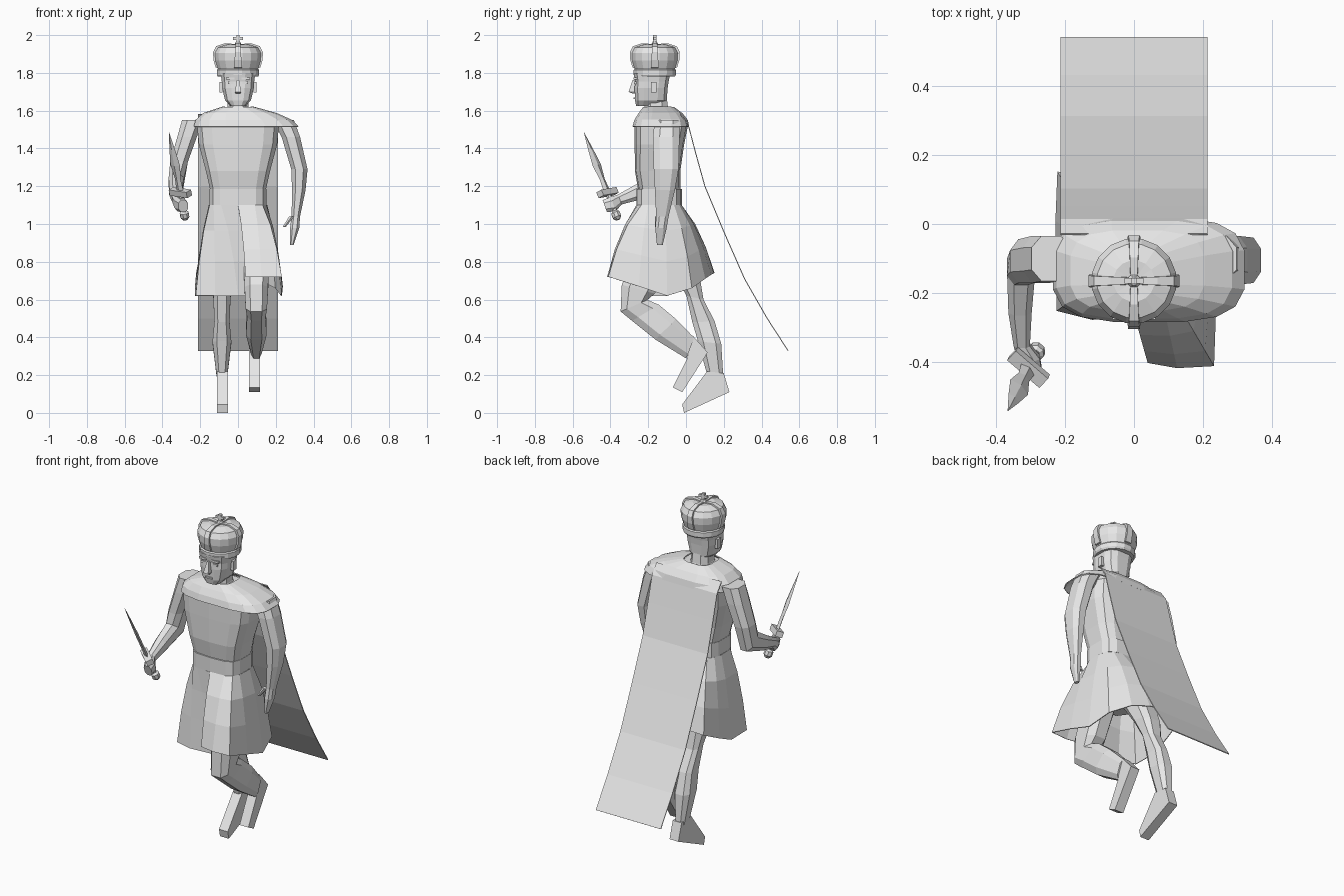
import bpy, bmesh
from math import sin, cos, pi, copysign
from mathutils import Vector as V

if "Cube" in bpy.data.objects:
    bpy.data.objects.remove(bpy.data.objects["Cube"], do_unlink=True)

stone = bpy.data.materials.new("light grey")
stone.use_nodes = True
stone.diffuse_color = (0.8, 0.8, 0.8, 1)
stone.node_tree.nodes["Principled BSDF"].inputs["Base Color"].default_value = (0.8, 0.8, 0.8, 1)


def loft(name, rings, caps=True, closed=True, thick=0):
    """Skin a list of equal-length point rows; optional end caps and thickness."""
    bm = bmesh.new()
    rows = [[bm.verts.new(p) for p in r] for r in rings]
    n = len(rows[0])
    for a, b in zip(rows, rows[1:]):
        for i in range(n if closed else n - 1):
            j = (i + 1) % n
            bm.faces.new((a[i], a[j], b[j], b[i]))
    if caps:
        bm.faces.new(rows[0])
        bm.faces.new(rows[-1])
    bmesh.ops.recalc_face_normals(bm, faces=bm.faces)
    me = bpy.data.meshes.new(name)
    bm.to_mesh(me)
    bm.free()
    me.materials.append(stone)
    ob = bpy.data.objects.new(name, me)
    bpy.context.collection.objects.link(ob)
    if thick:
        mod = ob.modifiers.new("thickness", 'SOLIDIFY')
        mod.thickness = thick
        mod.offset = 0
    return ob


def ring(c, u, v, n=8, p=0.8):
    """Rounded-square section spanned by half axes u and v; p=1 is an ellipse."""
    pts = []
    for i in range(n):
        a = 2 * pi * (i + 0.5) / n
        k, s = cos(a), sin(a)
        pts.append(V(c) + V(u) * copysign(abs(k) ** p, k) + V(v) * copysign(abs(s) ** p, s))
    return pts


def level(z, rx, front, back, cx=0, n=8, p=0.8):
    """Horizontal section."""
    return ring((cx, (front + back) / 2, z), (rx, 0, 0), (0, (back - front) / 2, 0), n, p)


def box(name, c, size):
    x, y, z = (s / 2 for s in size)
    rows = [[V(c) + V((a * x, b * y, h * z)) for a, b in ((-1, -1), (1, -1), (1, 1), (-1, 1))]
            for h in (-1, 1)]
    return loft(name, rows)


# Torso, belt and pelvis
loft("torso", [level(z, rx, f, b, n=14, p=0.55) for z, rx, f, b in (
    (1.16, .145, -.25, -.03), (1.28, .172, -.27, -.03), (1.42, .21, -.272, -.01),
    (1.52, .22, -.272, .01), (1.57, .2, -.25, -.02), (1.605, .085, -.23, -.07))])
loft("belt", [level(z, .152, -.262, -.022, n=14, p=0.55) for z in (1.1, 1.185)])
loft("pelvis", [level(z, rx, -.25, -.03, n=10) for z, rx in ((.86, .12), (1.11, .14))])

# Neck and head
loft("neck", [level(1.56, .085, -.25, -.07), level(1.61, .06, -.225, -.09),
              level(1.68, .055, -.215, -.1)])
loft("head", [level(z, rx, f, b, n=12, p=0.65) for z, rx, f, b in (
    (1.625, .042, -.265, -.14), (1.655, .07, -.272, -.1), (1.72, .086, -.274, -.095),
    (1.755, .088, -.272, -.09), (1.8, .094, -.28, -.08))])
loft("nose", [level(1.762, .008, -.286, -.26, n=4), level(1.7, .022, -.31, -.26, n=4),
              level(1.69, .015, -.285, -.26, n=4)])
box("mouth", (0, -.272, 1.665), (.045, .012, .009))
for side, s in (("left", 1), ("right", -1)):
    box(side + "_eye", (s * .038, -.267, 1.748), (.03, .014, .013))
    box(side + "_brow", (s * .04, -.268, 1.77), (.045, .018, .012))
    box(side + "_ear", (s * .09, -.17, 1.725), (.018, .03, .055))

# Crown: lathed cap, brim, arches and cross
CY = -.165
cap = [(.1, 1.8), (.11, 1.825), (.122, 1.865), (.124, 1.905), (.108, 1.935), (.06, 1.95), (.01, 1.945)]
loft("crown_cap", [level(z, r, CY - r, CY + r, n=16, p=1) for r, z in cap])
loft("crown_brim", [level(z, r, CY - r, CY + r, n=16, p=1) for r, z in
                    ((.108, 1.78), (.114, 1.79), (.114, 1.815), (.108, 1.822))])
for name, d in (("front", (0, -1)), ("back", (0, 1)), ("left", (1, 0)), ("right", (-1, 0))):
    out, side = V((d[0], d[1], 0)), V((-d[1], d[0], 0))
    rows = []
    for i, (r, z) in enumerate(cap[1:]):
        w = .02 - .002 * i
        mid = V((0, CY, z))
        inner, outer = mid + out * (r - .01), mid + out * (r + .008) + V((0, 0, .003 + .001 * i))
        rows.append([inner - side * w, outer - side * w, outer + side * w, inner + side * w])
    loft(name + "_arch", rows)
loft("crown_orb", [level(z, r, CY - r, CY + r, p=1) for z, r in
                   ((1.94, .012), (1.952, .02), (1.965, .012))])
box("cross_upright", (0, CY, 1.978), (.018, .018, .044))
box("cross_bar", (0, CY, 1.982), (.054, .016, .014))

# Mantle over the shoulders and trailing cape
loft("mantle", [level(z, rx, f, b, cx, n=16, p=0.6) for z, rx, f, b, cx in (
    (1.618, .085, -.225, -.065, 0), (1.585, .195, -.25, -.02, .01),
    (1.55, .255, -.272, .008, .03), (1.515, .278, -.282, .016, .043))],
    caps=False, thick=.006)
path = [(-.03, 1.582), (.012, 1.525), (.05, 1.38), (.1, 1.2), (.2, .96),
        (.31, .71), (.43, .5), (.54, .33)]
loft("cape", [[(x, y, z) for x in (-.213, .213)] for y, z in path],
     caps=False, closed=False, thick=.005)

# Skirt split at the front, lifted over the raised leg
hem = [(.04, -.4, .72), (.125, -.415, .72), (.23, -.41, .72), (.235, -.25, .67),
       (.23, -.1, .62), (.2, .03, .66), (.1, .1, .71), (0, .13, .73), (-.12, .145, .74),
       (-.22, .15, .74), (-.225, .01, .67), (-.225, -.1, .62), (-.222, -.25, .62),
       (-.12, -.275, .62), (0, -.265, .62), (.05, -.25, .62)]
rows = [[], [], [], []]
for i, h in enumerate(hem):
    a = -pi / 2 + 2 * pi * i / (len(hem) - 1)
    k, s = cos(a), sin(a)
    top = V((copysign(abs(k) ** .6, k) * .153, -.142 + copysign(abs(s) ** .6, s) * .118, 1.1))
    for row, drop, flare in zip(rows, (0, .28, .62, 1), (0, .42, .75, 1)):
        q = top.lerp(V(h), flare)
        q.z = top.z + (h[2] - top.z) * drop
        row.append(q)
loft("skirt", rows, caps=False, closed=False, thick=.005)


# Legs: each section runs from a front point to a back point in the side plane
def leg(name, x, sections):
    loft(name, [ring((x, (f[0] + b[0]) / 2, (f[1] + b[1]) / 2), (w, 0, 0),
                     (0, (b[0] - f[0]) / 2, (b[1] - f[1]) / 2), 8, .7) for f, b, w in sections])


def foot(name, x, outline):
    loft(name, [[(x + s, y, z) for y, z in outline] for s in (-.029, .029)])


leg("right_leg", -.085, [
    ((-.18, .9), (-.01, .95), .075), ((-.06, .73), (.08, .7), .065), ((0, .62), (.095, .6), .048),
    ((.03, .48), (.155, .485), .043), ((.06, .38), (.19, .365), .053), ((.11, .2), (.2, .19), .03)])
foot("right_foot", -.082, [(.112, .22), (-.02, .045), (-.01, 0), (.23, .11), (.2, .21)])
leg("left_leg", .097, [
    ((-.24, .92), (-.05, .86), .075), ((-.345, .68), (-.16, .63), .066),
    ((-.35, .535), (-.2, .6), .06), ((-.29, .485), (-.14, .575), .052),
    ((-.165, .385), (-.05, .5), .058), ((0, .285), (.045, .4), .03)])
foot("left_foot", .088, [(.035, .41), (.115, .32), (-.02, .11), (-.07, .135), (.005, .285)])

# Left arm hanging, with thumb
loft("left_arm", [level(z, rx, f, b, cx) for z, rx, f, b, cx in (
    (1.55, .06, -.17, -.03, .24), (1.46, .052, -.18, -.03, .28), (1.29, .046, -.175, -.035, .325),
    (1.18, .038, -.168, -.055, .322), (1.04, .024, -.16, -.09, .306),
    (.98, .026, -.165, -.1, .3), (.89, .01, -.155, -.122, .285))])
loft("left_thumb", [level(1.04, .016, -.165, -.13, .285, 6), level(.985, .009, -.165, -.14, .245, 6)])

# Right arm bent forward, ending in a fist
loft("right_arm", [level(1.55, .06, -.17, -.03, -.24), level(1.46, .055, -.175, -.03, -.27),
                   level(1.33, .05, -.175, -.04, -.312)] +
     [ring(c, (w, 0, 0), v) for c, w, v in (
         ((-.327, -.125, 1.225), .043, (0, .055, -.042)), ((-.33, -.25, 1.17), .036, (0, .016, -.042)),
         ((-.325, -.35, 1.13), .025, (0, .01, -.028)), ((-.305, -.385, 1.105), .034, (0, .014, -.04)),
         ((-.29, -.43, 1.095), .026, (0, .012, -.034)))])

# Short sword laid out along its own axis
guard = V((-.305, -.415, 1.165))
axis = V((-.06, -.125, .32)).normalized()
wide = V((.09, -.085, 0))
wide = (wide - axis * wide.dot(axis)).normalized()
thin = axis.cross(wide)


def along(name, sections, n, p):
    loft(name, [ring(guard + axis * s, wide * w, thin * t, n, p) for s, w, t in sections])


def diamond(s, w, t):
    c = guard + axis * s
    return [c + wide * w, c + thin * t, c - wide * w, c - thin * t]


loft("blade", [diamond(*q) for q in ((0, .026, .01), (.08, .02, .009), (.16, .034, .009),
                                     (.25, .02, .006), (.35, .001, .001))])
along("sword_guard", ((-.015, .062, .02), (.018, .062, .02)), 4, .01)
along("grip", ((-.13, .014, .014), (0, .014, .014)), 6, 1)
along("pommel", ((-.155, .012, .012), (-.14, .026, .024), (-.115, .026, .024), (-.105, .014, .014)), 8, 1)
